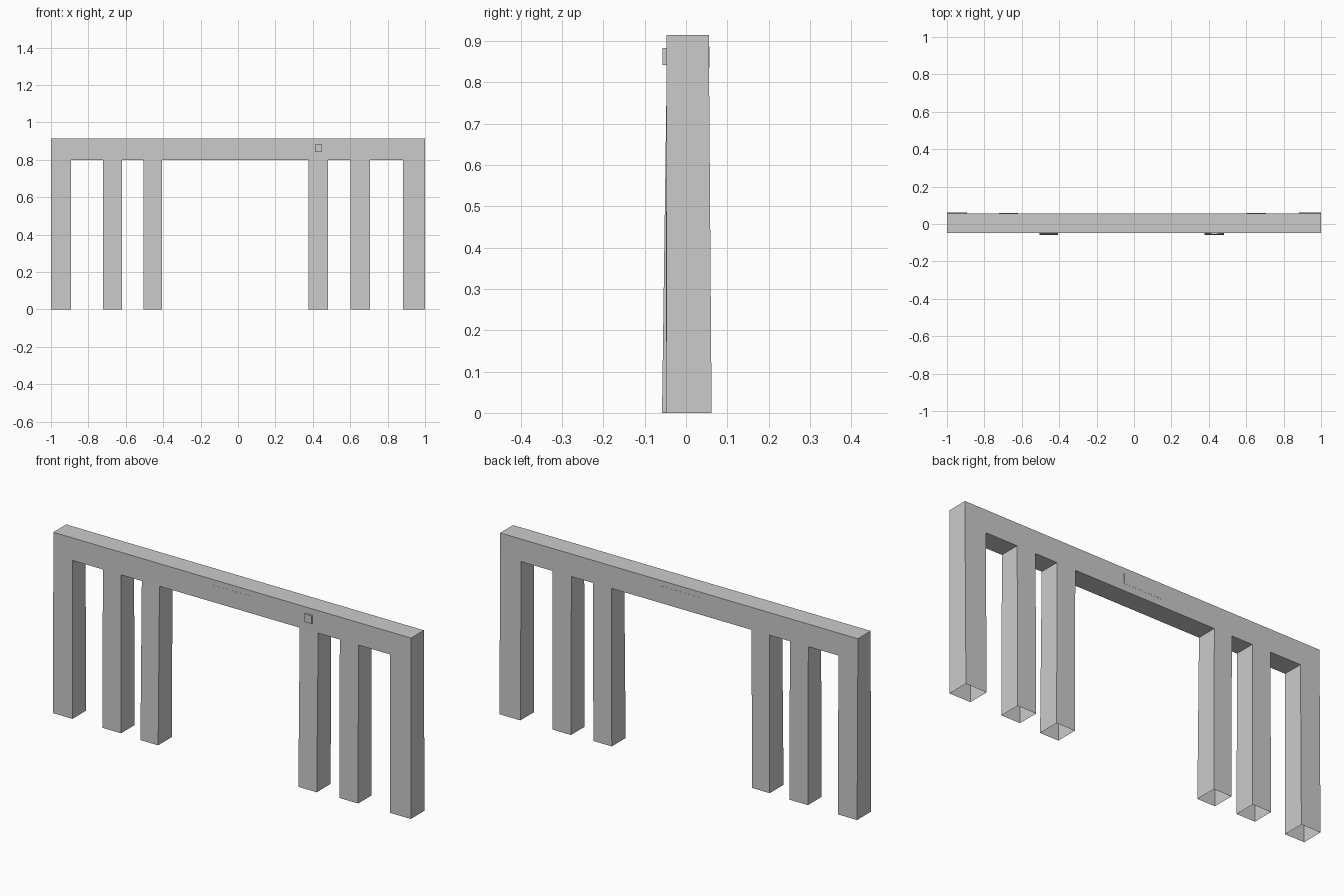
import bpy, bmesh

if "Cube" in bpy.data.objects:
    bpy.data.objects.remove(bpy.data.objects["Cube"])

FRONT, BACK = -0.047, 0.056      # beam depth
TOP, UNDER = 0.914, 0.80         # beam height

# Each leg: left x, right x, front y and back y at the foot
LEGS = [
    (-1.000, -0.892, -0.048, 0.062),
    (-0.723, -0.620, -0.049, 0.059),
    (-0.505, -0.406, -0.058, 0.053),
    (0.378, 0.481, -0.058, 0.053),
    (0.602, 0.706, -0.049, 0.059),
    (0.883, 1.000, -0.048, 0.062),
]


def finish(bm, name):
    bmesh.ops.remove_doubles(bm, verts=bm.verts, dist=1e-5)
    bmesh.ops.recalc_face_normals(bm, faces=bm.faces)
    mesh = bpy.data.meshes.new(name)
    bm.to_mesh(mesh)
    bm.free()
    obj = bpy.data.objects.new(name, mesh)
    bpy.context.collection.objects.link(obj)
    return obj


def box(name, x0, x1, y0, y1, z0, z1):
    bm = bmesh.new()
    bmesh.ops.create_cube(bm, size=1)
    for v in bm.verts:
        v.co.x = x0 if v.co.x < 0 else x1
        v.co.y = y0 if v.co.y < 0 else y1
        v.co.z = z0 if v.co.z < 0 else z1
    return finish(bm, name)


# Frame: one continuous shell, beam flowing into hollow legs open at the foot
bm = bmesh.new()


def quad(*pts):
    bm.faces.new([bm.verts.new(p) for p in pts])


xs = [x for leg in LEGS for x in leg[:2]]
for i, (a, b) in enumerate(zip(xs, xs[1:])):
    for y in (FRONT, BACK):
        quad((a, y, UNDER), (b, y, UNDER), (b, y, TOP), (a, y, TOP))
    quad((a, FRONT, TOP), (b, FRONT, TOP), (b, BACK, TOP), (a, BACK, TOP))
    if i % 2:  # underside only between the legs
        quad((a, FRONT, UNDER), (b, FRONT, UNDER), (b, BACK, UNDER), (a, BACK, UNDER))
for x in (-1, 1):
    quad((x, FRONT, UNDER), (x, BACK, UNDER), (x, BACK, TOP), (x, FRONT, TOP))
for a, b, f, k in LEGS:
    for y, foot in ((FRONT, f), (BACK, k)):
        quad((a, foot, 0), (b, foot, 0), (b, y, UNDER), (a, y, UNDER))
    for x in (a, b):
        quad((x, f, 0), (x, k, 0), (x, BACK, UNDER), (x, FRONT, UNDER))
finish(bm, "beam_and_legs")

# Flush nameplate panel through the beam, and small front switch
box("centre_panel", -0.115, 0.102, FRONT - 0.0006, BACK + 0.0006, 0.836, 0.886)
box("front_switch", 0.412, 0.450, -0.057, -0.040, 0.842, 0.883)
